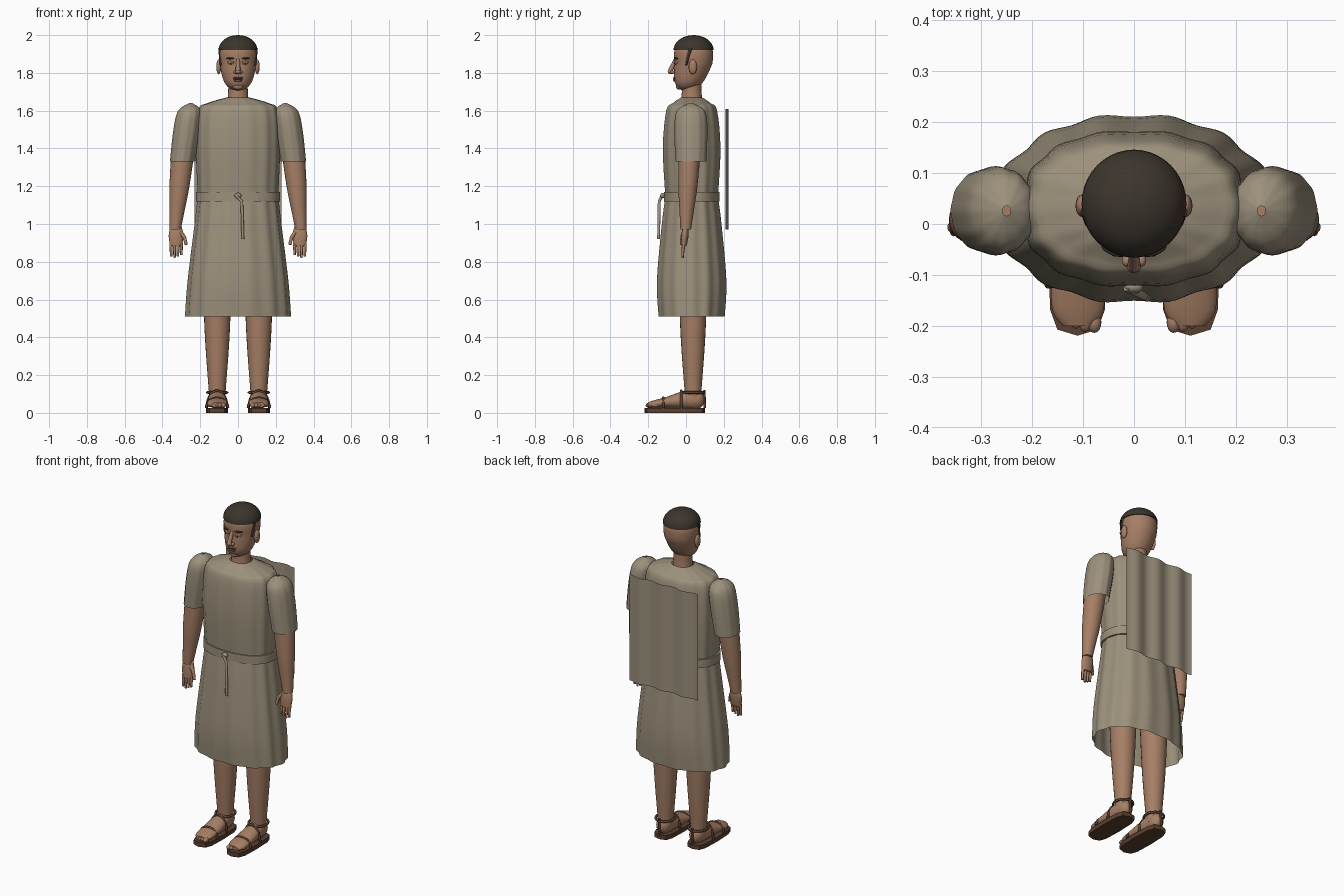
import bpy, bmesh, math
from mathutils import Matrix, Vector

default_cube = bpy.data.objects.get("Cube")
if default_cube:
    bpy.data.objects.remove(default_cube, do_unlink=True)


def material(name, red, green, blue):
    mat = bpy.data.materials.new(name)
    mat.use_nodes = True
    colour = (red, green, blue, 1)
    mat.diffuse_color = colour
    mat.node_tree.nodes["Principled BSDF"].inputs["Base Color"].default_value = colour
    return mat


cloth = material("linen cloth", .33, .28, .2)
skin = material("skin", .38, .21, .13)
hair = material("dark hair", .045, .035, .026)
leather = material("sandal leather", .1, .05, .03)
lip = material("lips", .2, .09, .06)
eye_white = material("eye white", .5, .47, .42)


def finish(name, bm, mat, sharp_angle=45):
    """Turn a bmesh into a smooth shaded object that keeps its sharp edges."""
    bmesh.ops.recalc_face_normals(bm, faces=bm.faces)
    mesh = bpy.data.meshes.new(name)
    bm.to_mesh(mesh)
    bm.free()
    mesh.materials.append(mat)
    mesh.shade_smooth()
    mesh.set_sharp_from_angle(angle=math.radians(sharp_angle))
    bpy.context.collection.objects.link(bpy.data.objects.new(name, mesh))


def smooth_keys(keys, steps):
    """Pass a smooth curve through the key rings."""
    keys = [Vector(key) for key in keys]
    padded = [keys[0], *keys, keys[-1]]
    result = []
    for before, start, end, after in zip(padded, keys, keys[1:], padded[3:]):
        leave, arrive = (end - before) / 2, (after - start) / 2
        for step in range(steps):
            t = step / steps
            ease = t * t * (3 - 2 * t)
            result.append(start.lerp(end, ease) + leave * t * (1 - t) ** 2 - arrive * t * t * (1 - t))
    return result + [keys[-1]]


def loft(name, mat, keys, centre, ratio=1, sides=24, steps=4, lengthwise=False,
         power=1, fold=0, lobes=14, caps=True):
    """Skin rings given as (position, radius) or (position, radius, second radius)."""
    bm = bmesh.new()
    loops = []
    full_keys = [(*key, key[1] * ratio)[:3] for key in keys]
    for position, wide, deep in smooth_keys(full_keys, steps):
        mid_a, mid_b = centre(position)
        loop = []
        for i in range(sides):
            angle = math.tau * i / sides
            c, s = math.cos(angle), math.sin(angle)
            ripple = 1 + fold * math.cos(lobes * angle)
            a = mid_a + ripple * wide * math.copysign(abs(c) ** power, c)
            b = mid_b + ripple * deep * math.copysign(abs(s) ** power, s)
            loop.append(bm.verts.new((a, position, b) if lengthwise else (a, b, position)))
        loops.append(loop)
    for low, high in zip(loops, loops[1:]):
        for i in range(sides):
            bm.faces.new((low[i - 1], low[i], high[i], high[i - 1]))
    if caps:
        bm.faces.new(loops[0])
        bm.faces.new(loops[-1])
    finish(name, bm, mat)


def blob(name, mat, location, size, turn=0):
    """Ellipsoid turned about the vertical."""
    bm = bmesh.new()
    bmesh.ops.create_uvsphere(bm, u_segments=16, v_segments=8, radius=1)
    bm.transform(Matrix.Translation(location) @ Matrix.Rotation(turn, 4, "Z")
                 @ Matrix.Diagonal((*size, 1)))
    finish(name, bm, mat, sharp_angle=80)


def tube(name, mat, points, radius, tip=1, closed=False):
    """Round tube through points, tapering to the tip."""
    curve = bpy.data.curves.new(name, "CURVE")
    curve.dimensions = "3D"
    curve.bevel_depth = radius
    curve.bevel_resolution = 2
    curve.use_fill_caps = True
    spline = curve.splines.new("POLY")
    spline.points.add(len(points) - 1)
    for i, (point, place) in enumerate(zip(spline.points, points)):
        point.co = (*place, 1)
        point.radius = 1 + (tip - 1) * i / (len(points) - 1)
    spline.use_cyclic_u = closed
    spline.use_smooth = True
    curve.materials.append(mat)
    bpy.context.collection.objects.link(bpy.data.objects.new(name, curve))


def arc(sweep, count=20):
    """Cosine and sine pairs along a circular sweep."""
    return [(math.cos(sweep * i / count), math.sin(sweep * i / count)) for i in range(count + 1)]


# Tunic body, skirt and belt share one upright centre line
def body_line(z):
    return 0, .03


loft("tunic_body", cloth, [(1.15, .21, .14), (1.4, .22, .153), (1.6, .21, .135), (1.64, .16, .1),
                           (1.67, .06, .056)],
     body_line, sides=112, power=.85, fold=.013, caps=False)
loft("tunic_skirt", cloth, [(1.14, .21, .14), (1, .226, .158), (.7, .262, .184), (.51, .276, .175)],
     body_line, sides=112, power=.92, fold=.018, caps=False)
loft("belt", cloth, [(1.12, .21), (1.12, .222), (1.17, .222), (1.17, .21)], body_line,
     ratio=.665, sides=64, steps=1, power=.87, caps=False)
tube("belt_tie", cloth, [(-.015, -.125, 1.155), (.02, -.142, 1.12), (.026, -.145, .92)], .008)
blob("belt_knot", cloth, (0, -.124, 1.15), (.018, .012, .014))

# Hanging back cloth with upright waves
bm = bmesh.new()
bmesh.ops.create_grid(bm, x_segments=60, y_segments=8, size=1)
for vert in bm.verts:
    across, up, depth = vert.co
    vert.co = (across * .23, .217 + .007 * math.sin(across * 10 + 1), 1.29 + up * .32)
finish("back_cloth", bm, cloth)


# Neck, head and hair
def head_line(z):
    return 0, .04 - max(0, 1.85 - z) / 4


loft("neck", skin, [(1.64, .058), (1.7, .052), (1.76, .052)], body_line)
loft("head", skin, [(1.707, .025), (1.73, .058), (1.77, .08), (1.85, .097), (1.92, .098), (1.96, .07)],
     head_line, ratio=1.03, sides=36)
dome = [(1.92 + .08 * s, .102 * c + .001) for c, s in arc(math.pi / 2, 9)]
loft("hair_cap", hair, dome, head_line, ratio=1.03, sides=40, steps=1)

# Face
tube("nose_bridge", skin, [(0, -.055, 1.87), (0, -.084, 1.81)], .01, tip=1.3)
blob("nose_tip", skin, (0, -.083, 1.806), (.014, .014, .012))
blob("upper_lip", lip, (0, -.058, 1.773), (.028, .011, .006))
blob("lower_lip", lip, (0, -.057, 1.76), (.023, .011, .007))
blob("mouth_line", hair, (0, -.059, 1.767), (.026, .011, .002))
blob("chin", skin, (0, -.037, 1.727), (.028, .016, .016))


# Centre lines and key rings shared by both sides
def sandal_strap(name, across, y, reach, height):
    points = [(across + reach * c, y, .025 + height * s) for c, s in arc(math.pi)]
    tube(name, leather, points, .007)


for side, s in (("left", 1), ("right", -1)):
    # Features of the face
    blob(side + "_nostril", skin, (s * .014, -.072, 1.803), (.01, .012, .009))
    blob(side + "_eyelid", skin, (s * .038, -.05, 1.856), (.02, .009, .008), turn=s * .4)
    blob(side + "_eye", eye_white, (s * .038, -.054, 1.851), (.016, .008, .006), turn=s * .4)
    blob(side + "_iris", hair, (s * .038, -.059, 1.851), (.006, .005, .005))
    blob(side + "_brow", hair, (s * .042, -.053, 1.877), (.024, .008, .005), turn=s * .4)
    blob(side + "_ear", skin, (s * .102, .036, 1.832), (.013, .022, .04))
    tube(side + "_sideburn", hair, [(s * .094, .024, 1.93), (s * .091, 0, 1.84)], .011, tip=.5)

    # Sleeve and arm slope outward toward the hand
    loft(side + "_sleeve", cloth, [(1.64, .008), (1.6, .06), (1.5, .071), (1.33, .066)],
         lambda z: (s * (.48 - .14 * z), .026), ratio=1.22, sides=72, fold=.012, lobes=12, caps=False)
    loft(side + "_arm", skin, [(1.53, .05), (1.4, .06), (1.2, .053), (1.05, .038), (.97, .03)],
         lambda z: (s * (.43 - .1 * z), .05 * (z - 1)), ratio=.95)

    # Hand
    loft(side + "_palm", skin, [(1, .026), (.94, .039), (.885, .031)],
         lambda z: (s * .328, .1 * (z - 1)), ratio=.5)
    for i, finger in enumerate(("index", "middle", "ring", "little")):
        x = s * (.3 + i * .018)
        length = .08 - .008 * abs(i - 2)
        tube(f"{side}_{finger}_finger", skin,
             [(x, -.01, .9), (x, -.016, .9 - length / 2), (x, -.018, .9 - length)], .0095, tip=.65)
    tube(side + "_thumb", skin, [(s * .303, -.01, .955), (s * .284, -.02, .93), (s * .274, -.025, .89)],
         .012, tip=.7)

    # Leg and foot
    loft(side + "_leg", skin, [(.06, .043), (.12, .045), (.32, .06), (.51, .07), (.95, .085)],
         lambda z: (s * .11, .037))
    loft(side + "_foot", skin, [(-.2, .03, .014), (-.17, .05, .02), (-.1, .053, .03), (0, .047, .05),
                                (.07, .038, .046), (.095, .015, .02)],
         lambda y: (s * .11, .07 + .14 * min(y, 0)), lengthwise=True)
    for i, toe in enumerate(("big", "second", "middle", "fourth", "small")):
        thin = .014 - .001 * i
        blob(f"{side}_{toe}_toe", skin, (s * (.078 + i * .018), .002 * i * i - .193, .04),
             (thin, .021, thin))

    # Sandal
    loft(side + "_sole", leather, [(0, .058), (.026, .058)], lambda z: (s * .111, -.06),
         ratio=2.75, sides=12, steps=1, power=.55)
    sandal_strap(side + "_toe_strap", s * .111, -.12, .058, .055)
    sandal_strap(side + "_instep_strap", s * .111, -.025, .054, .092)
    ankle = [(s * .11 + .052 * c, .038 + .059 * n, .108) for c, n in arc(math.tau)]
    tube(side + "_ankle_strap", leather, ankle[:-1], .007, closed=True)
    tube(side + "_heel_strap", leather, [(s * .11, .1, .025), (s * .11, .096, .12)], .007)
